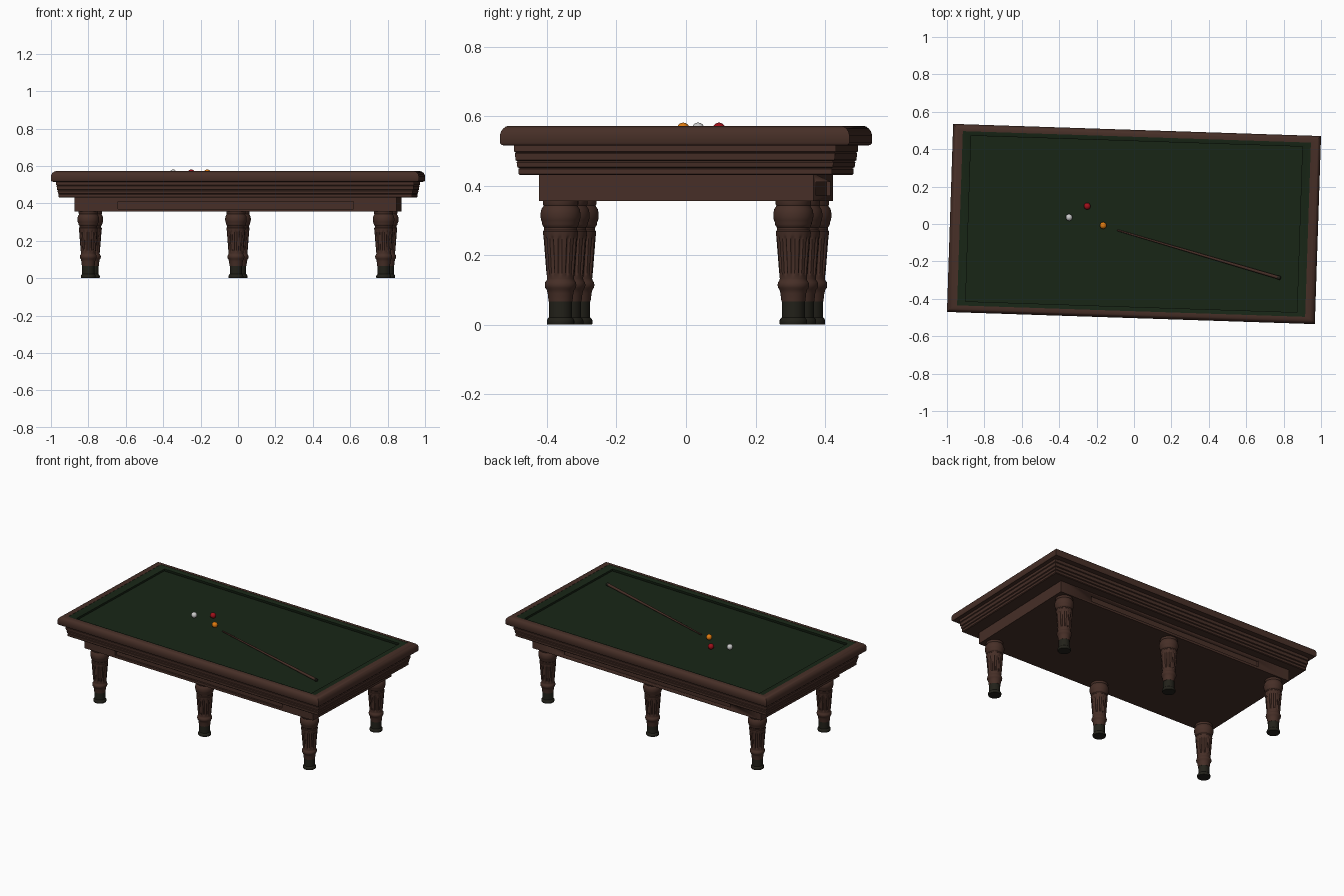
import bpy, bmesh, math
from mathutils import Matrix, Vector

if "Cube" in bpy.data.objects:
    bpy.data.objects.remove(bpy.data.objects["Cube"])

TILT = Matrix.Rotation(-0.033, 4, 'Z')   # the table stands slightly turned
FELT_Z = 0.545


def material(name, rgb):
    m = bpy.data.materials.new(name)
    m.diffuse_color = (*rgb, 1)
    m.use_nodes = True
    m.node_tree.nodes["Principled BSDF"].inputs["Base Color"].default_value = m.diffuse_color
    return m


WOOD = material("dark_wood", (0.062, 0.028, 0.020))
FELT = material("green_felt", (0.009, 0.019, 0.008))
FOOT = material("dark_foot", (0.016, 0.015, 0.010))
WHITE = material("white_ball", (0.55, 0.55, 0.55))
RED = material("red_ball", (0.35, 0.005, 0.010))
ORANGE = material("orange_ball", (0.75, 0.20, 0.005))


def add(name, bm, mat, angle=35):
    bmesh.ops.recalc_face_normals(bm, faces=bm.faces)
    me = bpy.data.meshes.new(name)
    bm.to_mesh(me)
    bm.free()
    me.materials.append(mat)
    ob = bpy.data.objects.new(name, me)
    bpy.context.collection.objects.link(ob)
    bpy.ops.object.select_all(action='DESELECT')
    ob.select_set(True)
    bpy.context.view_layer.objects.active = ob
    bpy.ops.object.shade_smooth_by_angle(angle=math.radians(angle))
    return ob


def rect_sweep(name, profile, mat, closed=False):
    """Sweep (half_x, half_y, z) points round a mitred rectangle."""
    bm = bmesh.new()
    rings = [[bm.verts.new((sx * hx, sy * hy, z))
              for sx, sy in ((1, 1), (-1, 1), (-1, -1), (1, -1))]
             for hx, hy, z in profile]
    pairs = list(zip(rings, rings[1:]))
    if closed:
        pairs.append((rings[-1], rings[0]))
    else:
        bm.faces.new(rings[0])
        bm.faces.new(rings[-1])
    for a, b in pairs:
        for i in range(4):
            j = (i + 1) % 4
            bm.faces.new((a[i], a[j], b[j], b[i]))
    return add(name, bm, mat)


def lathe(name, profile, mat, segs=32, flutes=0):
    """Revolve (radius, z, flute_depth) points round z, with optional flutes."""
    bm = bmesh.new()
    rings = []
    for r, z, *d in profile:
        depth = d[0] if d else 0
        ring = []
        for i in range(segs):
            a = 2 * math.pi * i / segs
            cut = max(0, math.cos(a * flutes)) ** 0.6 * depth if depth else 0
            ring.append(bm.verts.new(((r - cut) * math.cos(a),
                                      (r - cut) * math.sin(a), z)))
        rings.append(ring)
    for a, b in zip(rings, rings[1:]):
        for i in range(segs):
            j = (i + 1) % segs
            bm.faces.new((a[i], a[j], b[j], b[i]))
    bm.faces.new(rings[0])
    bm.faces.new(rings[-1])
    return add(name, bm, mat)


def box(bm, size, pos):
    m = Matrix.Translation(pos) @ Matrix.Diagonal((*size, 1))
    bmesh.ops.create_cube(bm, size=1, matrix=m)


HX, HY = 0.984, 0.503
table = []

# Rounded wooden rail
outer = [(0.012, 0.515), (0.004, 0.517), (0, 0.523), (0, 0.545), (0.003, 0.556),
         (0.009, 0.564), (0.017, 0.570), (0.027, 0.572)]
rail = [(HX - d, HY - d, z) for d, z in outer]
rail += [(HX - 0.053, HY - 0.037, 0.571), (HX - 0.053, HY - 0.037, 0.515)]
table.append(rect_sweep("wooden_rail", rail, WOOD, closed=True))

# Felt cushion inside the rail
table.append(rect_sweep("felt_cushion", [
    (HX - 0.053, HY - 0.037, 0.570), (HX - 0.088, HY - 0.052, 0.566),
    (HX - 0.098, HY - 0.060, 0.562), (HX - 0.098, HY - 0.060, 0.558),
    (HX - 0.090, HY - 0.054, 0.540), (HX - 0.053, HY - 0.037, 0.540)],
    FELT, closed=True))

# Playing surface
table.append(rect_sweep("playing_surface", [
    (HX - 0.055, HY - 0.039, 0.520), (HX - 0.055, HY - 0.039, FELT_Z)], FELT))

# Stepped frieze under the rail
steps = [(0.016, 0.430), (0.012, 0.434), (0.012, 0.448), (0.015, 0.450), (0.009, 0.453),
         (0.007, 0.467), (0.010, 0.470), (0.004, 0.473), (0.002, 0.492), (0.005, 0.495),
         (0, 0.498), (0, 0.520)]
table.append(rect_sweep("frieze", [(0.957 - d, 0.463 - d, z) for d, z in steps], WOOD))

# Apron with a long sunk panel on the front and back
apron = rect_sweep("apron", [(0.862, 0.395, 0.355), (0.862, 0.395, 0.435)], WOOD)
bm = bmesh.new()
for s in (-1, 1):
    box(bm, (1.26, 0.024, 0.040), (0, s * 0.395, 0.391))
cutter = add("panel_cutter", bm, WOOD)
cutter.hide_render = True
mod = apron.modifiers.new("panels", 'BOOLEAN')
mod.operation = 'DIFFERENCE'
mod.object = cutter
bpy.context.view_layer.objects.active = apron
bpy.ops.object.modifier_apply(modifier=mod.name)
bpy.data.objects.remove(cutter)
table.append(apron)

# Turned, fluted legs with dark feet
leg_profile = [
    (0.034, 0.066), (0.035, 0.072), (0.037, 0.090), (0.040, 0.101), (0.044, 0.106),
    (0.0455, 0.114), (0.044, 0.122), (0.040, 0.127), (0.039, 0.132), (0.0395, 0.140),
    (0.040, 0.144, 0.002), (0.041, 0.150, 0.005), (0.0485, 0.245, 0.005),
    (0.049, 0.252, 0.002), (0.050, 0.258), (0.0505, 0.268), (0.047, 0.272),
    (0.047, 0.279), (0.050, 0.283), (0.053, 0.289), (0.053, 0.294), (0.056, 0.300),
    (0.0575, 0.310), (0.0575, 0.320), (0.055, 0.332), (0.051, 0.338), (0.049, 0.342),
    (0.051, 0.346), (0.051, 0.358)]
foot_profile = [(0.038, 0), (0.0395, 0.003), (0.0395, 0.012), (0.037, 0.017),
                (0.033, 0.021), (0.033, 0.068)]
leg = lathe("leg", leg_profile, WOOD, segs=96, flutes=12)
foot = lathe("foot", foot_profile, FOOT)
for part in (leg, foot):
    for sy, side in ((-1, "front"), (1, "back")):
        for sx, place in ((-1, "left"), (0, "middle"), (1, "right")):
            ob = bpy.data.objects.new(f"{side}_{place}_{part.name}", part.data)
            ob.location = (sx * 0.79, sy * 0.335, 0)
            bpy.context.collection.objects.link(ob)
            table.append(ob)
    bpy.data.objects.remove(part)

for ob in table:
    ob.matrix_world = TILT @ ob.matrix_basis

# Balls
R = 0.018
for name, x, y, mat in (("white_ball", -0.347, 0.035, WHITE), ("red_ball", -0.25, 0.095, RED),
                        ("orange_ball", -0.165, -0.008, ORANGE)):
    bm = bmesh.new()
    bmesh.ops.create_uvsphere(bm, u_segments=32, v_segments=16, radius=R)
    add(name, bm, mat).location = (x, y, FELT_Z + R)

# Tapered cue lying on the felt
tip, butt = Vector((-0.09, -0.033, FELT_Z + 0.005)), Vector((0.785, -0.29, FELT_Z + 0.010))
axis = butt - tip
L = axis.length
turn = axis.to_track_quat('Z', 'Y')
for name, prof, mat in (
        ("cue_shaft", [(0.0035, 0), (0.0045, 0.005), (0.009, L - 0.02)], WOOD),
        ("cue_butt", [(0.009, L - 0.02), (0.0105, L - 0.016), (0.0105, L - 0.004),
                      (0.007, L)], FOOT)):
    ob = lathe(name, prof, mat, segs=16)
    ob.matrix_world = Matrix.Translation(tip) @ turn.to_matrix().to_4x4()
